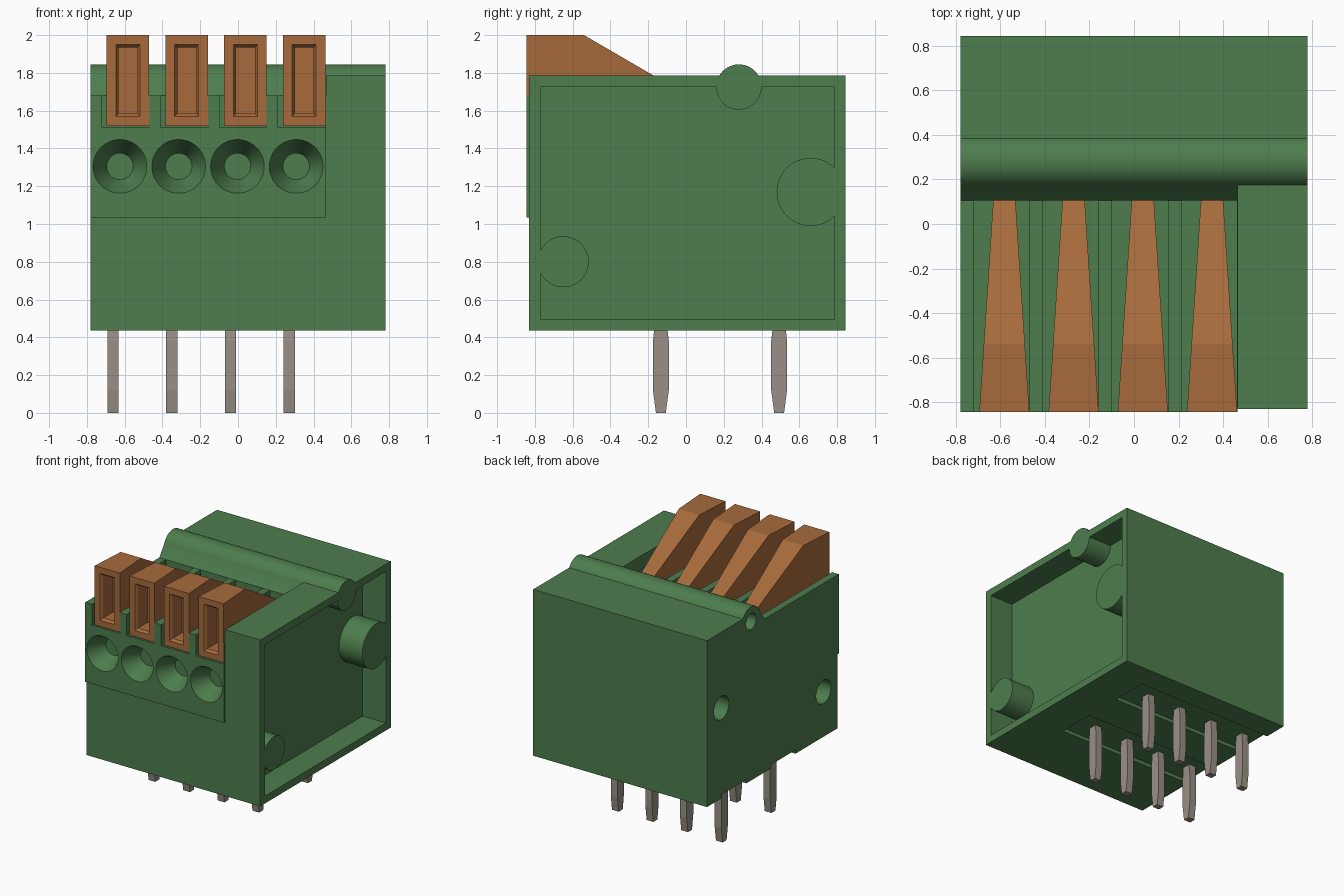
import bpy, bmesh, math
from mathutils import Matrix

cube = bpy.data.objects.get("Cube")
if cube:
    bpy.data.objects.remove(cube, do_unlink=True)


def material(name, rgb):
    m = bpy.data.materials.new(name)
    m.diffuse_color = (*rgb, 1)
    m.use_nodes = True
    m.node_tree.nodes["Principled BSDF"].inputs["Base Color"].default_value = (*rgb, 1)
    return m


GREEN = material("green plastic", (0.075, 0.205, 0.075))
ORANGE = material("orange plastic", (0.39, 0.145, 0.045))
METAL = material("tinned metal", (0.32, 0.28, 0.24))


def finish(name, bm, mat):
    bmesh.ops.recalc_face_normals(bm, faces=bm.faces)
    me = bpy.data.meshes.new(name)
    bm.to_mesh(me)
    bm.free()
    ob = bpy.data.objects.new(name, me)
    me.materials.append(mat)
    bpy.context.collection.objects.link(ob)
    return ob


def prism(name, profile, cx, half, mat=GREEN):
    """Extrude a (y, z) profile along x; half(y) gives the half width."""
    bm = bmesh.new()
    sides = [[bm.verts.new((cx + s * half(y), y, z)) for y, z in profile] for s in (-1, 1)]
    n = len(profile)
    for side in sides:
        bm.faces.new(side)
    for i in range(n):
        j = (i + 1) % n
        bm.faces.new((sides[0][i], sides[0][j], sides[1][j], sides[1][i]))
    return finish(name, bm, mat)


def box(name, x, y, z, mat=GREEN):
    profile = [(y[0], z[0]), (y[1], z[0]), (y[1], z[1]), (y[0], z[1])]
    return prism(name, profile, (x[0] + x[1]) / 2, lambda _: (x[1] - x[0]) / 2, mat)


def cone(name, start, length, r1, r2, axis):
    """Round solid from start, running along +x or +y."""
    bm = bmesh.new()
    rot = Matrix.Rotation(math.pi / 2, 4, 'Y') if axis == 'X' else Matrix.Rotation(-math.pi / 2, 4, 'X')
    bmesh.ops.create_cone(bm, cap_ends=True, segments=48, radius1=r1, radius2=r2, depth=length,
                          matrix=Matrix.Translation(start) @ rot @ Matrix.Translation((0, 0, length / 2)))
    return finish(name, bm, GREEN)


def combine(target, tool, operation='DIFFERENCE'):
    """Apply a boolean and discard the tool object."""
    tool.hide_render = True
    mod = target.modifiers.new("boolean", 'BOOLEAN')
    mod.operation, mod.solver, mod.object = operation, 'EXACT', tool
    bpy.context.view_layer.objects.active = target
    bpy.ops.object.modifier_apply(modifier=mod.name)
    bpy.data.objects.remove(tool, do_unlink=True)


PITCH = 0.311
LEFT, RIGHT, INNER = -0.78, 0.78, 0.465
PEGS = [(0.66, 1.17, 0.18, 0.095), (-0.65, 0.80, 0.135, 0.095), (0.28, 1.725, 0.12, 0.065)]

# Housing block with raised front plate
housing = box("housing", (LEFT, RIGHT), (-0.83, 0.845), (0.435, 1.785))
combine(housing, box("plate", (LEFT, INNER), (-0.845, -0.7), (1.035, 1.70)), 'UNION')

# Lowered lever bay with sloping rear wall
bay = [(-1, 1.68), (0.105, 1.68), (0.18, 1.785), (0.18, 1.95), (-1, 1.95)]
combine(housing, prism("bay_cutter", bay, (INNER - 1) / 2, lambda _: (INNER + 1) / 2))

# Open recess in the side wall
combine(housing, box("recess_cutter", (0.57, 1), (-0.77, 0.785), (0.495, 1.725)))

# Coupling pegs, with matching sockets on the opposite side
for y, z, r, socket in PEGS:
    x0 = LEFT if r == 0.12 else 0.4
    combine(housing, cone("peg", (x0, y, z), RIGHT - x0, r, r, 'X'), 'UNION')
for y, z, r, socket in PEGS:
    combine(housing, cone("socket_cutter", (LEFT - 0.1, y, z), 0.35, socket, socket, 'X'))

# Lever slots and funnel-shaped wire entries
for i in range(4):
    x = -0.72 + i * PITCH
    combine(housing, box("slot_cutter", (x, x + 0.25), (-1, 0.105), (1.51, 1.9)))
    combine(housing, cone("wire_cutter", (-0.625 + i * PITCH, -0.855, 1.305), 0.155, 0.147, 0.07, 'Y'))

# Shallow channels underneath the pin rows
for y in (-0.135, 0.495):
    combine(housing, box("channel_cutter", (-1, INNER), (y - 0.155, y + 0.155), (0.3, 0.465)))

bpy.ops.object.select_all(action='DESELECT')
housing.select_set(True)
bpy.context.view_layer.objects.active = housing
bpy.ops.object.shade_smooth_by_angle(angle=math.radians(30))


# Tapered release levers with a chamfered window in front
def lever_half(y):
    return 0.1125 - (y + 0.845) / 0.95 * 0.0625


lever_profile = [(-0.845, 1.52), (-0.845, 2.0), (-0.54, 2.0), (0.105, 1.625), (0.105, 1.52)]
for i in range(4):
    x = -0.5825 + i * PITCH
    lever = prism(f"release_lever_{i + 1}", lever_profile, x, lever_half, ORANGE)
    chamfer = [(-0.865, 1.555), (-0.825, 1.585), (-0.825, 1.935), (-0.865, 1.965)]
    combine(lever, prism("chamfer_cutter", chamfer, x,
                         lambda y: 0.05 if y > -0.84 else 0.077, ORANGE))
    combine(lever, box("window_cutter", (x - 0.05, x + 0.05), (-0.9, -0.70), (1.585, 1.935), ORANGE))

# Two rows of solder pins with tapered tips
for row, y in (("front", -0.133), ("back", 0.493)):
    half_outline = [(0.026, 0), (0.042, 0.12), (0.042, 0.38), (0.036, 0.435), (0.036, 0.55)]
    outline = [(y + dy, z) for dy, z in half_outline] + [(y - dy, z) for dy, z in reversed(half_outline)]
    for i in range(4):
        prism(f"{row}_pin_{i + 1}", outline, -0.662 + i * PITCH, lambda _: 0.03, METAL)
